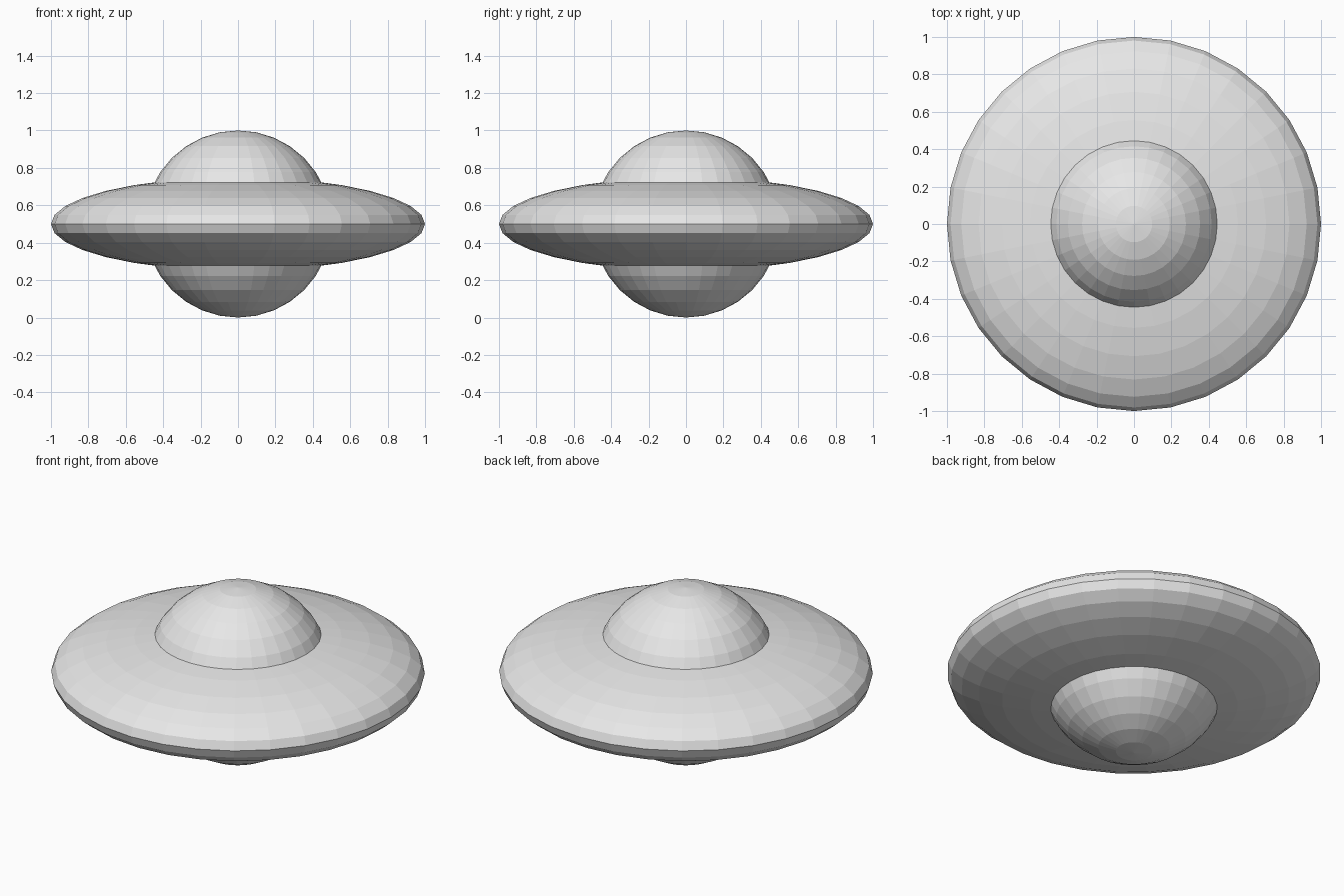
import bpy

cube = bpy.data.objects.get("Cube")
if cube:
    bpy.data.objects.remove(cube, do_unlink=True)

# Single light grey hull colour
grey = bpy.data.materials.new("light_grey")
grey.use_nodes = True
colour = (0.8, 0.8, 0.8, 1)
grey.diffuse_color = colour
grey.node_tree.nodes["Principled BSDF"].inputs["Base Color"].default_value = colour


def ball(name, radius, half_height):
    """Flat-shaded faceted ellipsoid centred at half a unit above the ground."""
    bpy.ops.mesh.primitive_uv_sphere_add(
        segments=32, ring_count=16, radius=radius, location=(0, 0, 0.5))
    obj = bpy.context.object
    obj.name = name
    obj.scale.z = half_height / radius
    bpy.ops.object.transform_apply(location=False, rotation=False, scale=True)
    bpy.ops.object.shade_flat()
    obj.data.materials.append(grey)
    return obj


# Round cabin poking out above and below the flattened disc
ball("cabin_sphere", 0.5, 0.5)
ball("saucer_disc", 1.0, 0.25)
